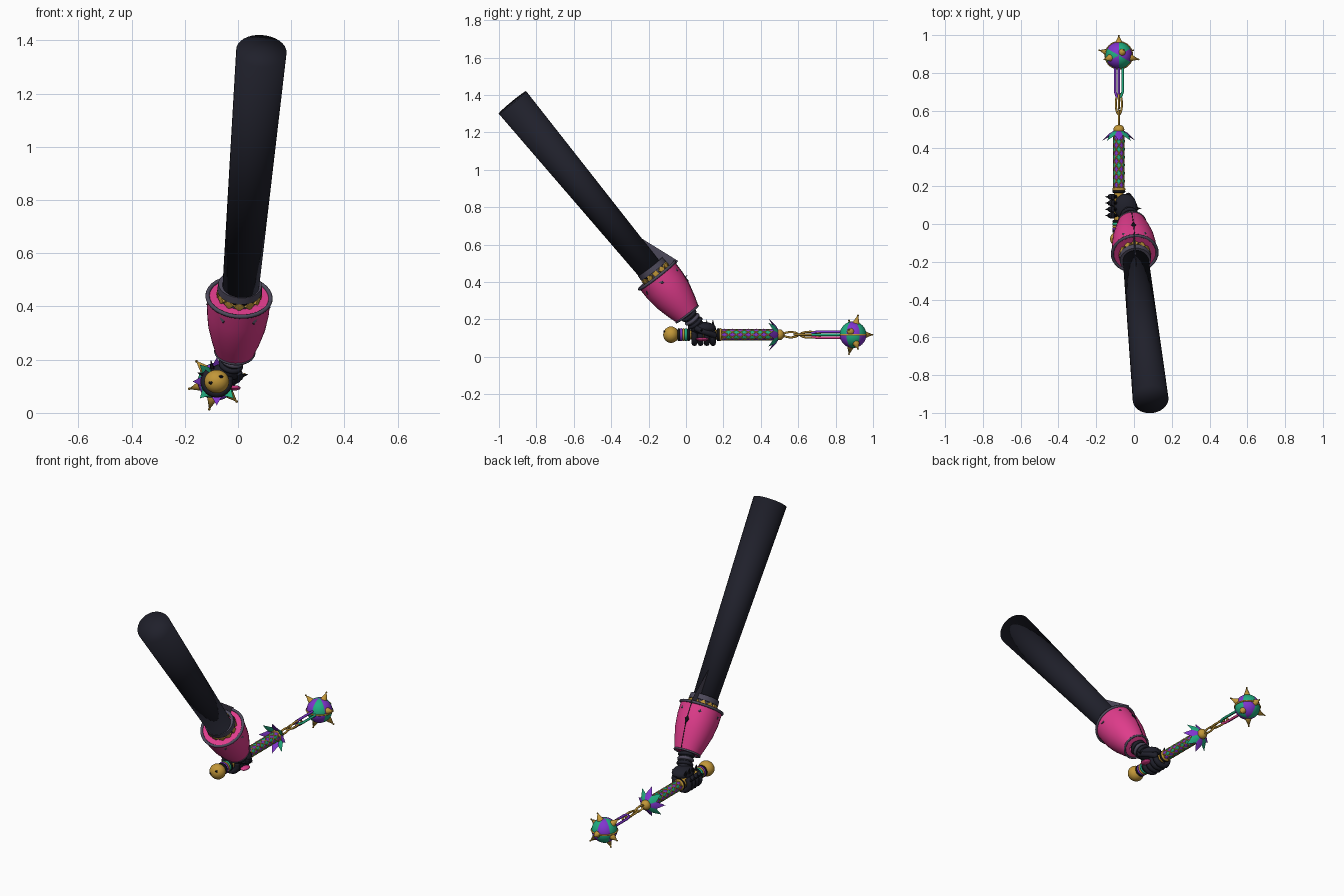
import bpy, bmesh
from math import sin, cos, pi, tau, atan2, radians
from mathutils import Vector, Matrix

if "Cube" in bpy.data.objects:
    bpy.data.objects.remove(bpy.data.objects["Cube"], do_unlink=True)


def material(name, r, g, b):
    m = bpy.data.materials.new(name)
    m.use_nodes = True
    m.diffuse_color = (r, g, b, 1)
    m.node_tree.nodes["Principled BSDF"].inputs["Base Color"].default_value = (r, g, b, 1)
    return m


DARK = material("charcoal", .014, .0145, .024)
BLACK = material("black", .006, .006, .009)
GREY = material("slate grey", .075, .068, .105)
PINK = material("hot pink", .74, .045, .26)
GOLD = material("gold", .54, .31, .04)
PURPLE = material("violet", .22, .035, .62)
GREEN = material("sea green", .015, .43, .22)


def finish(name, bm, mats, angle=35):
    bmesh.ops.remove_doubles(bm, verts=bm.verts, dist=1e-5)
    bmesh.ops.recalc_face_normals(bm, faces=bm.faces)
    mesh = bpy.data.meshes.new(name)
    bm.to_mesh(mesh)
    bm.free()
    for m in mats:
        mesh.materials.append(m)
    ob = bpy.data.objects.new(name, mesh)
    bpy.context.collection.objects.link(ob)
    bpy.ops.object.select_all(action='DESELECT')
    ob.select_set(True)
    bpy.context.view_layer.objects.active = ob
    bpy.ops.object.shade_smooth_by_angle(angle=radians(angle))


def frame(start, direction, side=None):
    z = Vector(direction).normalized()
    x = Vector(side) if side else Vector((1, 0, 0) if abs(z.x) < .9 else (0, 1, 0))
    x = (x - z * x.dot(z)).normalized()
    m = Matrix((x, z.cross(x), z)).transposed().to_4x4()
    m.translation = start
    return m


def lathe(name, start, direction, profile, mats, n=24, rule=None, flat=1, side=None, angle=35):
    """Turn (distance, radius) pairs around an axis; rule picks the material."""
    bm = bmesh.new()
    rings = [[bm.verts.new((r * cos(tau * i / n), flat * r * sin(tau * i / n), d))
              for i in range(n)] for d, r in profile]
    for a, b in zip(rings, rings[1:]):
        for i in range(n):
            j = (i + 1) % n
            f = bm.faces.new((a[i], a[j], b[j], b[i]))
            if rule:
                f.material_index = rule(f.calc_center_median())
    bmesh.ops.transform(bm, matrix=frame(start, direction, side), verts=bm.verts)
    finish(name, bm, mats, angle)


def spike(name, a, b, r, mat, n=8, flat=1, side=None):
    d = Vector(b) - Vector(a)
    lathe(name, a, d, [(0, 0), (0, r), (d.length, 0)], [mat], n, None, flat, side)


def ball(name, c, size, mat, segments=20):
    bm = bmesh.new()
    bmesh.ops.create_uvsphere(bm, u_segments=segments, v_segments=segments // 2, radius=1,
                              matrix=Matrix.Translation(c) @ Matrix.Diagonal((*size, 1)))
    finish(name, bm, [mat])


def tube(name, pts, r, mat, cyclic=False):
    cu = bpy.data.curves.new(name, 'CURVE')
    cu.dimensions = '3D'
    cu.bevel_depth, cu.bevel_resolution, cu.use_fill_caps = r, 2, True
    sp = cu.splines.new('POLY')
    sp.points.add(len(pts) - 1)
    for p, q in zip(sp.points, pts):
        p.co = (*q, 1)
    sp.use_cyclic_u = cyclic
    cu.materials.append(mat)
    ob = bpy.data.objects.new(name, cu)
    bpy.context.collection.objects.link(ob)


def ring(name, m, d, r, thick, mat):
    tube(name, [m @ Vector((r * cos(tau * i / 32), r * sin(tau * i / 32), d))
                for i in range(32)], thick, mat, True)


# Arm, with its end shaded as one soft surface
shoulder, elbow = Vector((.088, -.928, 1.36)), Vector((.008, -.175, .445))
length = (elbow - shoulder).length
lathe("arm", shoulder, elbow - shoulder, [(0, 0), (0, .095), (length, .068), (length, 0)],
      [DARK], 32, angle=180)

# Flared cuff with rims, seam and studs
cuff_start, cuff_dir = Vector((.004, -.155, .435)), Vector((-.016, .16, -.205))
cm = frame(cuff_start, cuff_dir)
lathe("cuff", cuff_start, cuff_dir,
      [(0, .06), (0, .118), (.07, .117), (.14, .108), (.21, .09), (.26, .074), (.265, .04)], [PINK], 32)
ring("cuff_wide_rim", cm, 0, .119, .008, GREY)
ring("cuff_narrow_rim", cm, .262, .072, .006, GREY)
tube("cuff_seam", [cm @ Vector((0, -r, d)) for d, r in
                   ((0, .118), (.07, .117), (.14, .108), (.21, .09), (.26, .074))], .002, BLACK)
p = cm @ Vector((0, -.112, .1))
lathe("cuff_diamond", p, cm.to_3x3() @ Vector((0, -1, 0)), [(0, 0), (0, .03), (.004, .024), (.004, 0)],
      [BLACK], 4, None, .45, cuff_dir)

# Collar with gold blocks and a thin upright fin
lathe("collar", cm @ Vector((0, 0, -.06)), cuff_dir,
      [(0, .066), (0, .082), (.03, .084), (.03, .074), (.06, .074)], [GREY], 28)
for i in range(12):
    a = tau * i / 12
    out = Vector((cos(a), sin(a), 0))
    p, q = (cm @ (out * r + Vector((0, 0, -.015))) for r in (.07, .09))
    lathe("collar_block", p, q - p, [(0, .02), (.012, .02), (.016, 0)], [GOLD], 4)
    if i % 2 == 0:
        p = cm @ (out * .112 + Vector((0, 0, .04)))
        q = cm @ (out * .121 + Vector((0, 0, .044)))
        spike("cuff_stud", p, q, .022, GREY, 4, .6, out.cross(Vector((0, 0, 1))))
spike("collar_fin", (.0, -.075, .475), (.016, -.265, .65), .05, GREY, 4, .12, (0, 1, 1))
spike("cuff_spike", (0, -.03, .4), (.0, .01, .44), .012, GREY, 6)

# Ribbed wrist
wrist_start, wrist_dir = Vector((-.01, .005, .235)), Vector((-.025, .065, -.08))
lathe("wrist", wrist_start, wrist_dir, [(0, .036), (.11, .036), (.11, 0)], [DARK])
wm = frame(wrist_start, wrist_dir)
for k in range(3):
    ring("wrist_ring", wm, .02 + .026 * k, .037, .01, GREY if k == 1 else DARK)

# Gripping hand
GX, GZ = -.08, .118


def around(r, a, y):
    return Vector((GX + r * cos(a), y, GZ + r * sin(a)))


ball("palm", (-.045, .09, .153), (.06, .07, .034), DARK)
for k in range(4):
    y = .045 + .033 * k
    tube("finger", [around(.045, radians(130 + 20 * i), y) for i in range(13)], .016, DARK)
    ball("fingertip", around(.045, radians(370), y), (.017, .017, .017), DARK, 12)
    spike("knuckle_spike", around(.045, radians(155), y), around(.082, radians(155), y), .012, BLACK, 6)
    spike("finger_spike", around(.05, radians(110), y), around(.085, radians(105), y), .01, BLACK, 6)
tube("thumb", [(.0, .05, .155), (.006, .085, .138), (-.01, .125, .125), (-.03, .15, .115)], .016, DARK)
ball("thumb_tip", (-.03, .15, .115), (.016, .016, .016), DARK, 12)
spike("thumb_spike", (.006, .085, .138), (.042, .08, .145), .01, BLACK, 6)
ball("hand_patch", (-.012, .087, .094), (.022, .036, .01), PINK, 12)

# Handle core with a diamond pattern and a gold lattice on its edges
hm = frame((GX, 0, GZ), (0, 1, 0))
lathe("handle_core", (GX, -.06, GZ), (0, 1, 0), [(0, 0), (0, .025), (.55, .025), (.55, 0)], [GOLD])
bm = bmesh.new()
N, ROWS, Y0, Y1 = 6, 14, .185, .48
rows = [[bm.verts.new(hm @ Vector((.03 * cos(a), .03 * sin(a), Y0 + (Y1 - Y0) * k / ROWS)))
         for a in (tau * (i + k % 2 / 2) / N for i in range(N))] for k in range(ROWS + 1)]
for k in range(ROWS - 1):
    for i in range(N):
        s = k % 2
        f = bm.faces.new((rows[k][i], rows[k + 1][(i + s) % N],
                          rows[k + 2][i], rows[k + 1][(i + s - 1) % N]))
        f.material_index = s
finish("handle_diamonds", bm, [PURPLE, GREEN])
for sign in (1, -1):
    for j in range(N):
        turn = [sign * tau * k / (2 * N) + tau * j / N for k in range(ROWS + 1)]
        tube("handle_lattice", [hm @ Vector((.029 * cos(a), .029 * sin(a), Y0 + (Y1 - Y0) * k / ROWS))
                                for k, a in enumerate(turn)], .0032, GOLD)

# Bands and pommel
for d, mat in ((-.038, BLACK), (-.026, PURPLE), (-.014, GOLD), (0, GREEN), (.014, BLACK),
               (.172, BLACK), (.184, GOLD), (.478, GOLD)):
    ring("handle_band", hm, d, .027, .008, mat)
ball("pommel", (GX, -.08, GZ), (.047, .042, .044), GOLD, 24)
for x, z in ((-.022, -.005), (.016, .018)):
    ball("pommel_slot", (GX + x, -.115, GZ + z), (.009, .006, .006), BLACK, 8)

# Flared leaf guard
for i in range(8):
    a = tau * i / 8
    root, tip = around(.015, a, .497), around(.09, a, .44)
    d = (tip - root).length
    lathe("guard_leaf", root, tip - root, [(0, 0), (0, .012), (d * .4, .025), (d, 0)],
          [GREEN if i % 2 else PURPLE], 4, None, .3, (-sin(a), 0, cos(a)))
ball("guard_ball", (GX, .5, GZ), (.029, .026, .029), GOLD)

# Chain links, then four long bars up to the head
for y0, y1, w, axis in ((.52, .6, .014, (0, 0, 1)), (.58, .69, .016, (1, 0, 0)),
                        (.61, .72, .016, (0, 0, 1))):
    c, h = Vector((GX, (y0 + y1) / 2, GZ)), (y1 - y0) / 2
    tube("chain_link", [c + Vector((0, h * cos(a), 0)) + Vector(axis) * w * sin(a)
                        for a in (tau * i / 24 for i in range(24))], .0055, GOLD, True)
for k, mat in enumerate((GREEN, PURPLE, PURPLE, PINK)):
    a = k * pi / 2
    r = .016 if k % 2 else .02
    tube("chain_bar", [around(.009, a, .67), around(r, a, .7), around(r, a, .84)], .007, mat)

# Spiked head with checkered panels
HC, R = Vector((GX, .893, GZ)), .071
lathe("head", HC - Vector((0, 0, R)), (0, 0, 1),
      [(R - R * cos(pi * i / 16), R * sin(pi * i / 16)) for i in range(17)], [PURPLE, GREEN], 36,
      lambda c: (int((atan2(c.y, c.x) + pi) / tau * 6 + .5) % 6 + (c.z > R)) % 2)
ring("head_band", frame(HC, (0, 0, 1)), 0, R, .005, GOLD)
dirs = [Vector((0, 1, 0))]
for i in range(6):
    a = radians(15 + 60 * i)
    dirs.append(Vector((cos(a), .25 if i % 2 else -.2, sin(a))).normalized())
for d in dirs:
    reach = .107 if d.y > .9 else .113
    spike("head_spike", HC + d * (R - .006), HC + d * reach, .02, GOLD, 10)
    ball("spike_knob", HC + d * (reach - .003), (.005, .005, .005), GOLD, 8)
